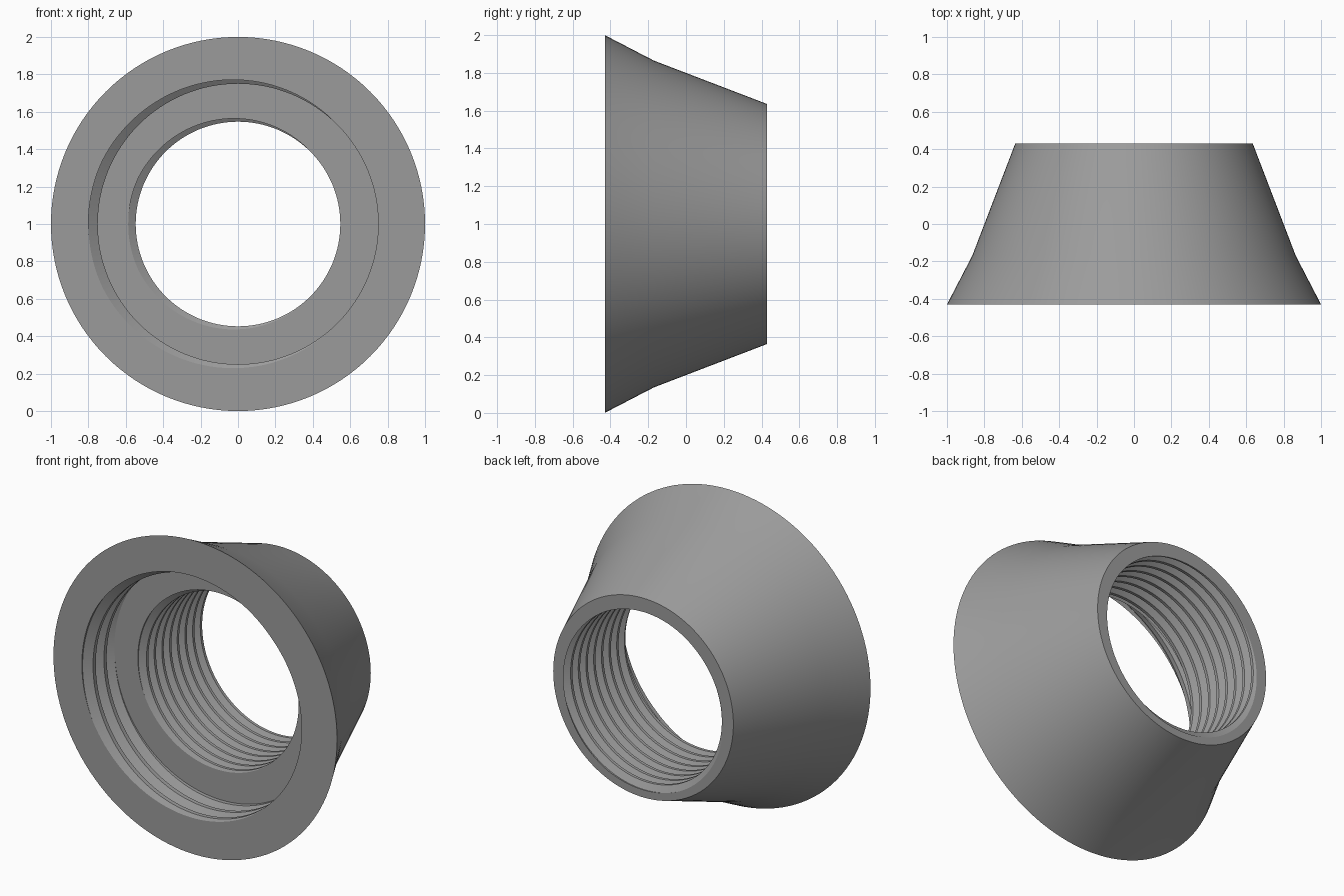
import bpy, bmesh, math

if "Cube" in bpy.data.objects:
    bpy.data.objects.remove(bpy.data.objects["Cube"])

SEGMENTS = 128
FRONT, STEP, BACK = -0.43, -0.17, 0.43
BREAKS = (-0.07, 0.07, 0.375, 0.625)   # root flat, then crest flat, as fractions of a pitch


def thread_radius(u, minor, major):
    """Trapezoid thread form: major radius at whole phases, minor halfway between."""
    d = abs(u - round(u))
    t = min(max((d - 0.07) / (0.375 - 0.07), 0), 1)
    return major + (minor - major) * t


def thread(angle, y0, y1, pitch, minor, major):
    """Points (y, radius) along one helical thread section, from y0 to y1."""
    turn = angle / math.tau
    points = []
    for k in range(-2, math.ceil((y1 - y0) / pitch) + 3):
        for b in BREAKS:
            y = min(max(y0 + pitch * (k + b + 0.5 - turn), y0), y1)
            u = (y - y0) / pitch + turn - 0.5
            points.append((y, thread_radius(u, minor, major)))
    return points


# One closed profile per angle: wide thread, step, narrow thread, outer cone
bm = bmesh.new()
columns = []
for i in range(SEGMENTS + 1):
    a = math.tau * i / SEGMENTS
    profile = thread(a, FRONT, STEP, 0.11, 0.75, 0.80)
    profile += thread(a, STEP, BACK, 0.0774, 0.547, 0.587)
    profile += [(BACK, 0.635), (STEP, 0.865), (FRONT, 1.0)]
    columns.append([bm.verts.new((r * math.cos(a), y, 1 + r * math.sin(a))) for y, r in profile])

for c, d in zip(columns, columns[1:]):
    for j in range(len(c)):
        n = (j + 1) % len(c)
        bm.faces.new((c[j], c[n], d[n], d[j]))

# Weld the helical seam and the clipped thread ends
bmesh.ops.remove_doubles(bm, verts=bm.verts, dist=0.0001)
bmesh.ops.recalc_face_normals(bm, faces=bm.faces)
mesh = bpy.data.meshes.new("threaded_adapter")
bm.to_mesh(mesh)
bm.free()

adapter = bpy.data.objects.new("threaded_adapter", mesh)
bpy.context.collection.objects.link(adapter)
grey = bpy.data.materials.new("grey")
grey.diffuse_color = (0.33, 0.33, 0.33, 1)
grey.use_nodes = True
grey.node_tree.nodes["Principled BSDF"].inputs["Base Color"].default_value = grey.diffuse_color
mesh.materials.append(grey)

bpy.context.view_layer.objects.active = adapter
adapter.select_set(True)
bpy.ops.object.shade_smooth_by_angle(angle=math.radians(25))
